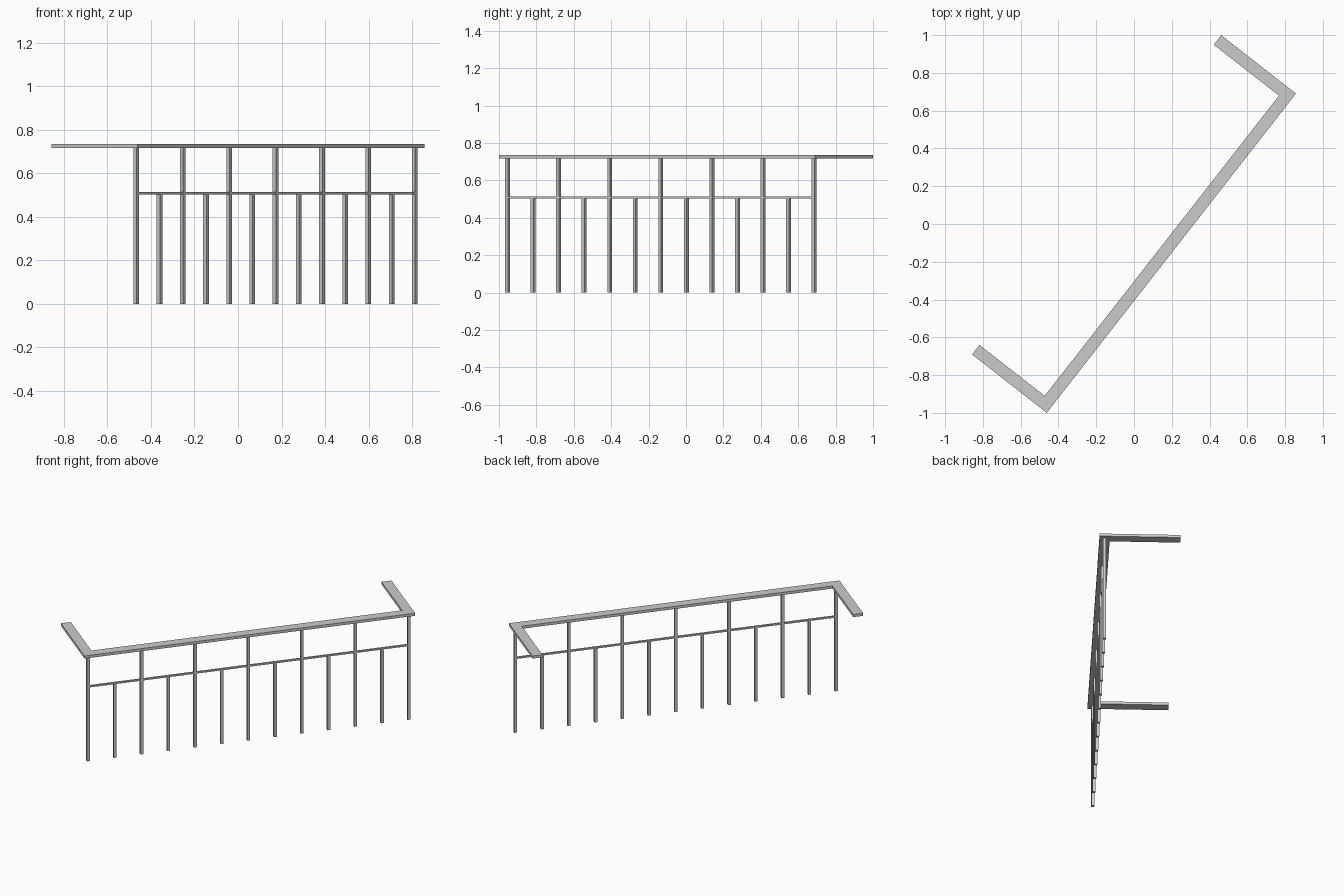
import bpy, bmesh
from math import radians
from mathutils import Matrix

if "Cube" in bpy.data.objects:
    bpy.data.objects.remove(bpy.data.objects["Cube"])

# local frame: x along the railing, y towards the returns, turned about z
ROT = Matrix.Rotation(radians(52.03), 4, 'Z')
A, B, W = 1.072, 0.251, 0.064      # half length, half depth, handrail width
Z0, Z1 = 0.717, 0.735              # handrail bottom and top
MID0, MID1 = 0.503, 0.513          # middle rail bottom and top
POST = 0.0185
LINE = -B + W / 2                  # centre line of the posts
END = A - W / 2


def prism(name, outline, z0, z1):
    """Extrude a flat outline from z0 to z1."""
    bm = bmesh.new()
    face = bm.faces.new([bm.verts.new((x, y, z0)) for x, y in outline])
    ext = bmesh.ops.extrude_face_region(bm, geom=[face])
    top = [g for g in ext['geom'] if isinstance(g, bmesh.types.BMVert)]
    bmesh.ops.translate(bm, verts=top, vec=(0, 0, z1 - z0))
    if not any(f.calc_center_median().z < z0 + 1e-6 for f in bm.faces):
        bm.faces.new([v for v in bm.verts if v not in top])
    bmesh.ops.recalc_face_normals(bm, faces=bm.faces)
    mesh = bpy.data.meshes.new(name)
    bm.to_mesh(mesh)
    bm.free()
    ob = bpy.data.objects.new(name, mesh)
    ob.matrix_world = ROT
    bpy.context.collection.objects.link(ob)
    return ob


def box(name, cx, cy, sx, sy, z0, z1):
    x, y = sx / 2, sy / 2
    return prism(name, [(cx - x, cy - y), (cx + x, cy - y),
                        (cx + x, cy + y), (cx - x, cy + y)], z0, z1)


# U-shaped flat handrail
half = [(A, -B), (A, B), (A - W, B), (A - W, -B + W)]
prism('handrail', half + [(-x, y) for x, y in reversed(half)], Z0, Z1)

# thin middle rail between the end posts
box('middle_rail', 0, LINE, 2 * END - POST, 0.014, MID0, MID1)

# alternating tall posts and short balusters
for i in range(13):
    u = -END + 2 * END * i / 12
    tall = i % 2 == 0
    box('tall_post' if tall else 'short_baluster', u, LINE, POST, POST,
        0, Z0 if tall else MID0)
